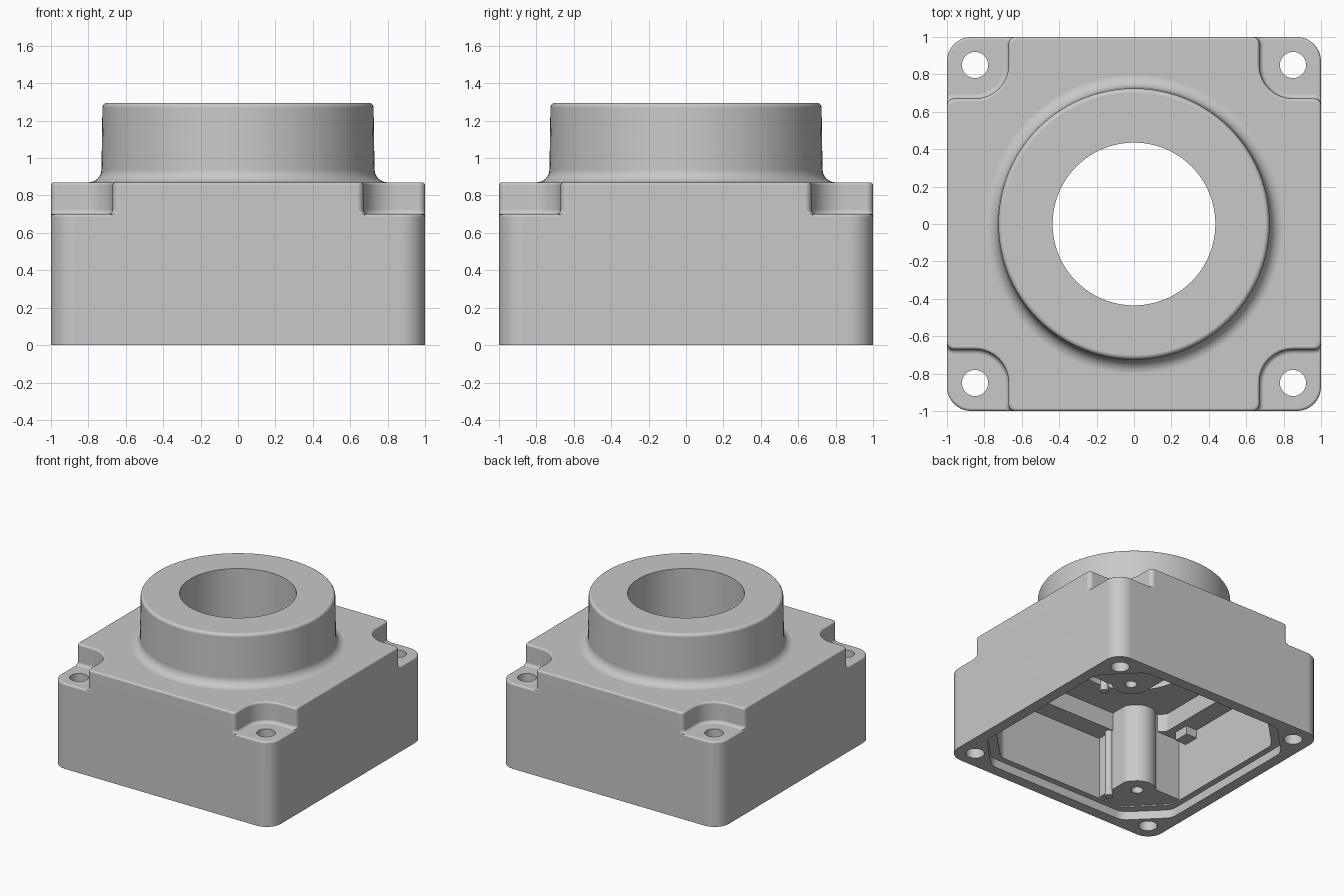
import bpy, bmesh
from math import pi, tan, cos, sin, radians
from mathutils import Vector

cube = bpy.data.objects.get("Cube")
if cube:
    bpy.data.objects.remove(cube, do_unlink=True)

grey = bpy.data.materials.new("cast_grey")
grey.use_nodes = True
tone = (0.58, 0.58, 0.58, 1)
grey.diffuse_color = tone
grey.node_tree.nodes["Principled BSDF"].inputs["Base Color"].default_value = tone
signs = [(1, 1), (-1, 1), (-1, -1), (1, -1)]


def rounded(corners, steps=8):
    """Outline through (x, y, radius) corners, each replaced by an arc."""
    out = []
    n = len(corners)
    for i, (x, y, r) in enumerate(corners):
        p = Vector((x, y))
        if r == 0:
            out.append(p)
            continue
        a = (Vector(corners[i - 1][:2]) - p).normalized()
        b = (Vector(corners[(i + 1) % n][:2]) - p).normalized()
        half = a.angle(b) / 2
        centre = p + (a + b).normalized() * (r / sin(half))
        start = p + a * (r / tan(half)) - centre
        side = (p + b * (r / tan(half)) - centre) - start
        side = (side - start * (side.dot(start) / r ** 2)).normalized() * r
        sweep = pi - 2 * half
        for k in range(steps + 1):
            t = sweep * k / steps
            out.append(centre + start * cos(t) + side * sin(t))
    return out


def four_way(quarter):
    """Repeat the corners of one quadrant in all four, keeping their order."""
    pts = []
    for sx, sy in signs:
        part = [(sx * x, sy * y, r) for x, y, r in quarter]
        pts += part if sx * sy > 0 else part[::-1]
    return rounded(pts)


def octagon(half, cut, r):
    return four_way([(half, half - cut, r), (half - cut, half, r)])


def circle(x, y, r, n=48):
    return [(x + r * cos(2 * pi * k / n), y + r * sin(2 * pi * k / n)) for k in range(n)]


def loft(name, layers):
    """Solid through (outline, z) layers with equal point counts."""
    bm = bmesh.new()
    rings = [[bm.verts.new((x, y, z)) for x, y in outline] for outline, z in layers]
    n = len(rings[0])
    for lo, hi in zip(rings, rings[1:]):
        for k in range(n):
            j = (k + 1) % n
            bm.faces.new((lo[k], lo[j], hi[j], hi[k]))
    bm.faces.new(rings[0])
    bm.faces.new(rings[-1])
    bmesh.ops.recalc_face_normals(bm, faces=bm.faces)
    mesh = bpy.data.meshes.new(name)
    bm.to_mesh(mesh)
    bm.free()
    mesh.materials.append(grey)
    obj = bpy.data.objects.new(name, mesh)
    bpy.context.collection.objects.link(obj)
    return obj


def prism(name, outline, z0, z1):
    return loft(name, [(outline, z0), (outline, z1)])


def combine(obj, tool, operation="DIFFERENCE"):
    mod = obj.modifiers.new("combine", "BOOLEAN")
    mod.operation, mod.solver, mod.object = operation, "EXACT", tool
    bpy.context.view_layer.objects.active = obj
    bpy.ops.object.modifier_apply(modifier=mod.name)
    bpy.data.objects.remove(tool, do_unlink=True)


def smooth(obj):
    bpy.ops.object.select_all(action="DESELECT")
    obj.select_set(True)
    bpy.context.view_layer.objects.active = obj
    bpy.ops.object.shade_smooth_by_angle(angle=radians(32))
    mod = obj.modifiers.new("flat_face_normals", "WEIGHTED_NORMAL")
    mod.keep_sharp = True


def quarter_arc(r, steps=4):
    """(inset, height) pairs of a convex quarter round."""
    arc = [pi / 2 * k / steps for k in range(steps + 1)]
    return [(r - r * cos(t), r * sin(t)) for t in arc]


# Lower block: full rounded square with a soft top edge
def square(inset):
    return rounded([(sx * (1 - inset), sy * (1 - inset), 0.13 - inset) for sx, sy in signs])


housing = loft("housing", [(square(0), 0)] +
               [(square(d), 0.685 + h) for d, h in quarter_arc(0.015)])


# Upper block: square with bolt notches, filleted foot and rounded rim
def notched(wall, edge):
    w, e = 1 - wall, 0.67 - edge
    return four_way([(w, e, 0.035), (e, e, 0.18 + edge), (e, w, 0.035)])


foot = [(notched(0, -d), 0.725 - h) for d, h in quarter_arc(0.025)][::-1]
rim = [(notched(d, d), 0.855 + h) for d, h in quarter_arc(0.015)]
upper = loft("upper_block", [(notched(0, -0.025), 0.6)] + foot + rim)
combine(housing, upper, "UNION")

# Round boss with a flared foot and a softened lip
flare = [(0.80 - 0.07 * sin(t), 0.94 - 0.07 * cos(t)) for t in [pi / 12 * k for k in range(7)]]
lip = [(0.725 - d, 1.27 + h) for d, h in quarter_arc(0.025)]
profile = [(0.80, 0.82)] + flare + lip
combine(housing, loft("boss", [(circle(0, 0, r, 96), z) for r, z in profile]), "UNION")

# Hollow underside, stepped at the rim and at the ceiling
combine(housing, prism("rim_cutter", octagon(0.91, 0.27, 0.12), -0.1, 0.07))
combine(housing, prism("cavity_cutter", octagon(0.86, 0.27, 0.10), -0.1, 0.59))
combine(housing, prism("ceiling_cutter", octagon(0.70, 0.25, 0.05), 0.5, 0.74))
combine(housing, prism("bore_cutter", circle(0, 0, 0.435, 96), -0.1, 1.5))
for sx, sy in signs:
    combine(housing, prism("bolt_cutter", circle(sx * 0.85, sy * 0.85, 0.07), -0.1, 1))
smooth(housing)

# Screw posts standing out of two opposite corner blocks, with locating pins
lower = rounded([(0.38, 0.50, 0.08), (0.88, 0.50, 0), (0.88, 0.68, 0),
                 (0.68, 0.88, 0), (0.38, 0.88, 0)])
top = rounded([(0.38, 0.50, 0.08), (0.71, 0.50, 0), (0.71, 0.58, 0),
               (0.58, 0.71, 0), (0.38, 0.71, 0)])
for label, s, pin_x, pin_y in (("back", 1, 0.67, 0.45), ("front", -1, -0.375, -0.74)):
    post = prism(label + "_screw_post", [(s * x, s * y) for x, y in lower], 0.08, 0.64)
    combine(post, prism("post_top", [(s * x, s * y) for x, y in top], 0.5, 0.76), "UNION")
    combine(post, prism("post_round", circle(s * 0.53, s * 0.595, 0.142), 0.08, 0.76), "UNION")
    combine(post, prism("screw_cutter", circle(s * 0.53, s * 0.595, 0.045, 24), 0, 0.45))
    smooth(post)
    smooth(prism(label + "_locating_pin", circle(pin_x, pin_y, 0.032, 20), 0.03, 0.62))

# Small stop tab hanging beside one post
prism("stop_tab", [(-0.88, -0.42), (-0.76, -0.42), (-0.76, -0.29), (-0.88, -0.29)], 0.52, 0.65)
